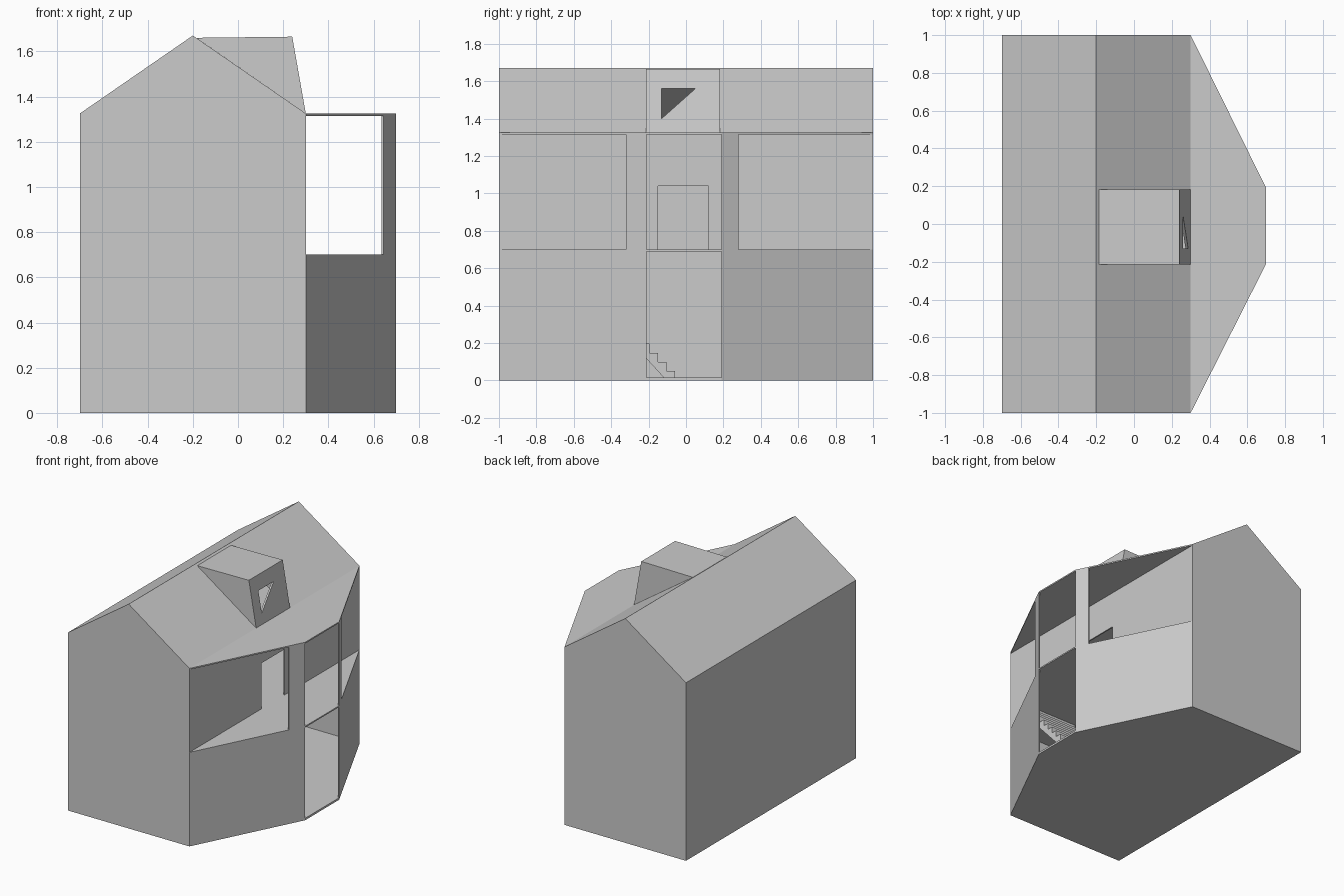
import bpy, bmesh

if "Cube" in bpy.data.objects:
    bpy.data.objects.remove(bpy.data.objects["Cube"])

T = 0.01           # wall thickness
EAVE, RIDGE = 1.325, 1.67
MID = 0.70         # upper floor level


def prism(name, pts, axis, lo, hi):
    """Extrude a 2D profile along an axis: x->(y,z), y->(x,z), z->(x,y)."""
    place = {'x': lambda a, b, t: (t, a, b),
             'y': lambda a, b, t: (a, t, b),
             'z': lambda a, b, t: (a, b, t)}[axis]
    bm = bmesh.new()
    low = [bm.verts.new(place(a, b, lo)) for a, b in pts]
    top = [bm.verts.new(place(a, b, hi)) for a, b in pts]
    bm.faces.new(low)
    bm.faces.new(top)
    n = len(pts)
    for i in range(n):
        j = (i + 1) % n
        bm.faces.new((low[i], low[j], top[j], top[i]))
    bmesh.ops.recalc_face_normals(bm, faces=bm.faces)
    me = bpy.data.meshes.new(name)
    bm.to_mesh(me)
    bm.free()
    ob = bpy.data.objects.new(name, me)
    bpy.context.collection.objects.link(ob)
    return ob


def box(name, x0, x1, y0, y1, z0, z1):
    return prism(name, [(x0, y0), (x1, y0), (x1, y1), (x0, y1)], 'z', z0, z1)


def cut(ob, *cutters):
    bpy.context.view_layer.objects.active = ob
    for c in cutters:
        m = ob.modifiers.new("cut", 'BOOLEAN')
        m.operation = 'DIFFERENCE'
        m.solver = 'EXACT'
        m.object = c
        bpy.ops.object.modifier_apply(modifier=m.name)


# Floor slabs share the plan: rectangle plus tapered bay
plan = [(-0.7, -1), (0.3, -1), (0.7, -0.21), (0.7, 0.19), (0.3, 1), (-0.7, 1)]
for name, z0, z1 in (("ground_floor", 0, 0.015), ("upper_floor", MID - T, MID),
                     ("attic_floor", EAVE - T, EAVE)):
    prism(name, plan, 'z', z0, z1)

# Gable end walls and back wall
gable = [(-0.7, 0), (0.3, 0), (0.3, EAVE), (-0.2, RIDGE), (-0.7, EAVE)]
prism("front_gable", gable, 'y', -1, -1 + T)
prism("rear_gable", gable, 'y', 1 - T, 1)
box("back_wall", -0.7, -0.7 + T, -1, 1, 0, EAVE)

# Bay: low angled walls with a post beside each upper opening
for side, y_corner, y_post in (("front", -0.21, -0.32), ("rear", 0.19, 0.28)):
    s = -1 if y_corner < 0 else 1
    f = (1 - abs(y_post)) / (1 - abs(y_corner))
    xp = 0.3 + 0.4 * f
    prism(side + "_bay_wall",
          [(0.3, s), (0.7, y_corner), (0.7 - T, y_corner), (0.3 - T, s)],
          'z', 0, MID - T)
    prism(side + "_bay_post",
          [(xp, y_post), (0.7, y_corner), (0.7 - T, y_corner), (xp - T, y_post)],
          'z', MID - T, EAVE)

# Upper partition with a doorway
part = box("upper_partition", 0.3 - T, 0.3, -1 + T, 1 - T, MID, EAVE - T)
door = box("door_cutter", 0.2, 0.4, -0.15, 0.12, MID - 0.05, 1.04)
cut(part, door)

# Staircase rising towards the front
N, RUN, RISE = 14, 0.045, 0.049
steps = [(-0.06, 0.0)]
for i in range(N):
    y = -0.06 - i * RUN
    steps += [(y, (i + 1) * RISE), (y - RUN, (i + 1) * RISE)]
steps += [(-0.06 - N * RUN, (N - 1) * RISE), (-0.06 - RUN, 0.0)]
prism("staircase", steps, 'x', 0.0, 0.44)

# Pitched roof
D = 0.012
roof = prism("roof", [(-0.7, EAVE), (-0.2, RIDGE), (0.3, EAVE),
                      (0.3 - 1.45 * D, EAVE), (-0.2, RIDGE - D),
                      (-0.7 + 1.45 * D, EAVE)], 'y', -1, 1)

# Dormer, hollow, with a triangular window
dormer = prism("dormer", [(-0.185, 1.66), (0.24, 1.665), (0.30, EAVE)],
               'y', -0.215, 0.183)
hollow = prism("dormer_hollow_cutter",
               [(-0.15, 1.652), (0.23, 1.655), (0.285, 1.3275),
                (0.24, 1.33), (-0.15, 1.58)], 'y', -0.205, 0.173)
window = prism("dormer_window_cutter",
               [(-0.13, 1.40), (0.05, 1.56), (-0.13, 1.56)], 'x', 0.2, 0.4)
cut(dormer, hollow, window)
cut(roof, hollow)

for c in (door, hollow, window):
    bpy.data.objects.remove(c, do_unlink=True)
